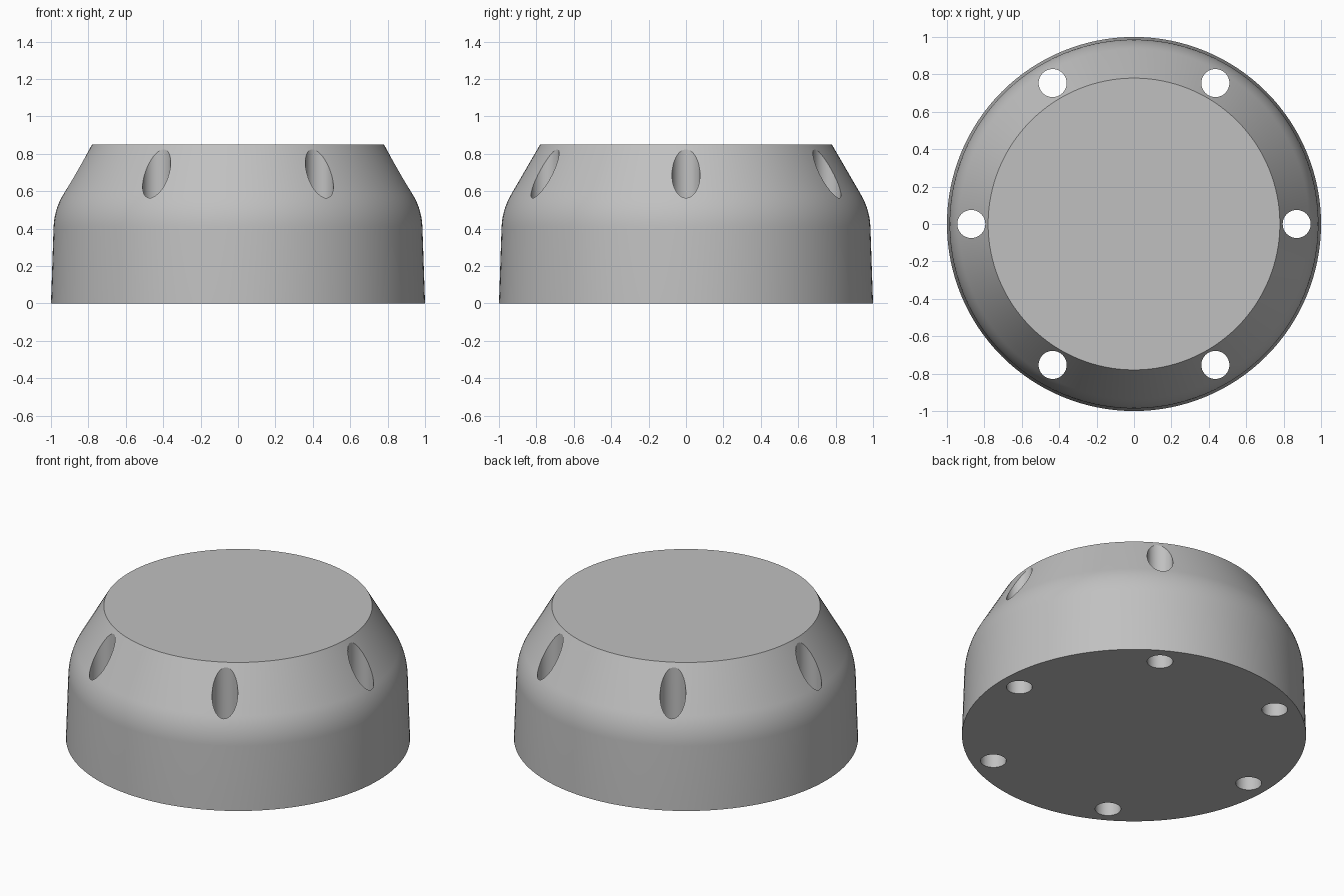
import bpy, bmesh
from math import cos, sin, pi, radians
from mathutils import Vector, Matrix

if "Cube" in bpy.data.objects:
    bpy.data.objects.remove(bpy.data.objects["Cube"], do_unlink=True)

SEGMENTS = 128
HOLES = 6
HOLE_RADIUS = 0.075
HOLE_CIRCLE = 0.87

grey = bpy.data.materials.new("plain grey")
grey.use_nodes = True
colour = (0.53, 0.53, 0.53, 1)
grey.diffuse_color = colour
grey.node_tree.nodes["Principled BSDF"].inputs["Base Color"].default_value = colour


def make_object(name, bm):
    bmesh.ops.recalc_face_normals(bm, faces=bm.faces)
    mesh = bpy.data.meshes.new(name)
    bm.to_mesh(mesh)
    bm.free()
    mesh.materials.append(grey)
    obj = bpy.data.objects.new(name, mesh)
    bpy.context.collection.objects.link(obj)
    return obj


def rounded_corner(start, corner, end, steps=10):
    a, b, c = Vector(start), Vector(corner), Vector(end)
    ts = [i / steps for i in range(steps + 1)]
    return [a * (1 - t) ** 2 + b * 2 * t * (1 - t) + c * t * t for t in ts]


# Tapered body: drafted wall, soft shoulder, sloped upper wall, flat caps
profile = [(1.0, 0.0)]
profile += rounded_corner((0.986, 0.41), (0.982, 0.502), (0.936, 0.581))
profile += [(0.78, 0.85)]
bm = bmesh.new()
rings = []
for r, z in profile:
    rings.append([bm.verts.new((r * cos(2 * pi * i / SEGMENTS),
                                r * sin(2 * pi * i / SEGMENTS), z))
                  for i in range(SEGMENTS)])
for low, high in zip(rings, rings[1:]):
    for i in range(SEGMENTS):
        j = (i + 1) % SEGMENTS
        bm.faces.new((low[i], low[j], high[j], high[i]))
bm.faces.new(rings[0])
bm.faces.new(rings[-1])
body = make_object("knob_body", bm)

# Six vertical through holes around the sloped wall
bm = bmesh.new()
for k in range(HOLES):
    a = 2 * pi * k / HOLES
    place = Matrix.Translation((HOLE_CIRCLE * cos(a), HOLE_CIRCLE * sin(a), 0.45))
    bmesh.ops.create_cone(bm, cap_ends=True, segments=48, radius1=HOLE_RADIUS,
                          radius2=HOLE_RADIUS, depth=1.2, matrix=place)
cutter = make_object("hole_cutter", bm)
cutter.hide_render = True

cut = body.modifiers.new("holes", "BOOLEAN")
cut.operation = "DIFFERENCE"
cut.solver = "EXACT"
cut.object = cutter
bpy.ops.object.select_all(action="DESELECT")
body.select_set(True)
bpy.context.view_layer.objects.active = body
bpy.ops.object.modifier_apply(modifier=cut.name)
bpy.data.objects.remove(cutter, do_unlink=True)

# Smooth curved walls with crisp rims
bpy.ops.object.shade_smooth_by_angle(angle=radians(22))
